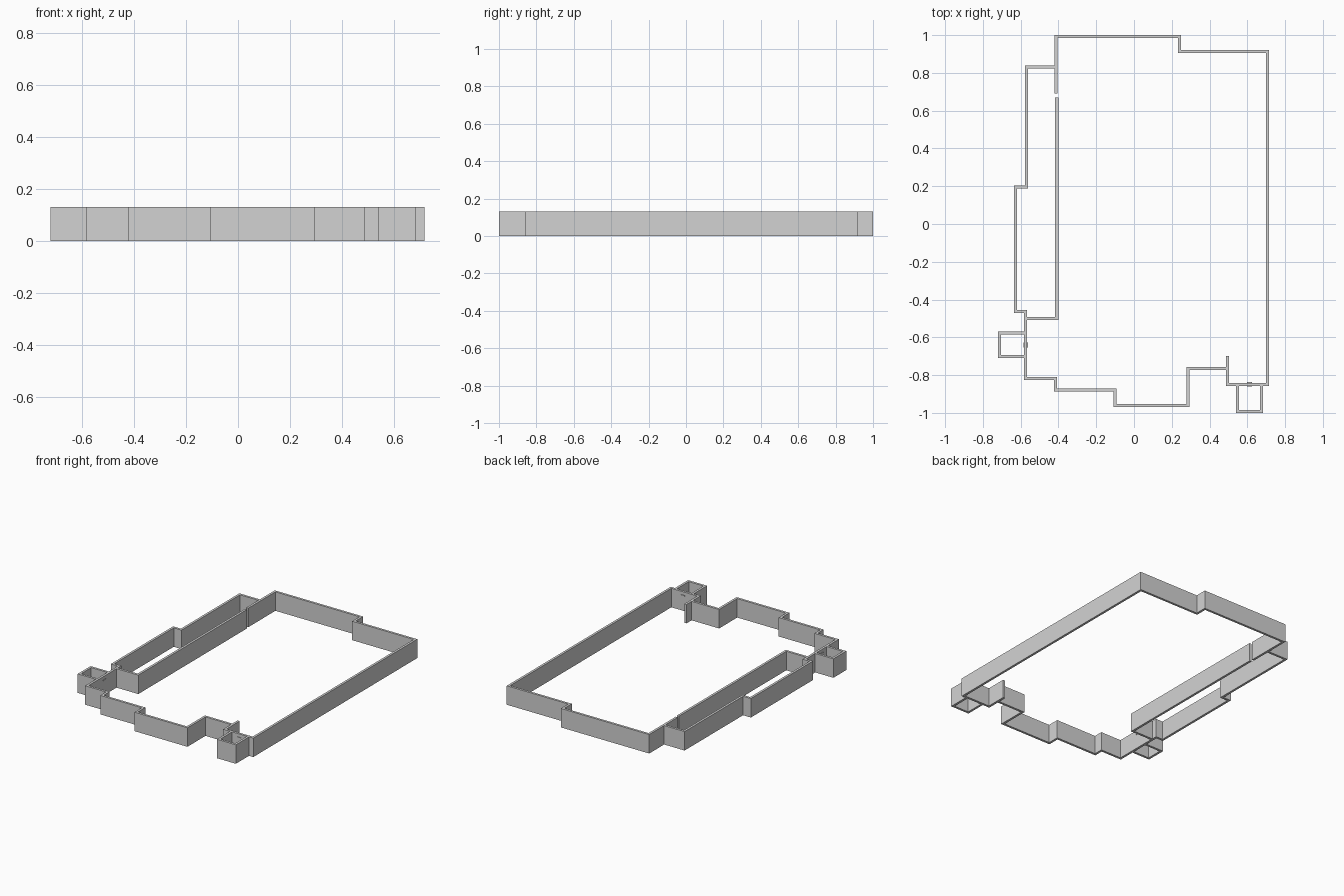
import bpy, bmesh
from mathutils import Vector

if "Cube" in bpy.data.objects:
    bpy.data.objects.remove(bpy.data.objects["Cube"])

HEIGHT = 0.13
HALF = 0.008   # half of the wall thickness

grey = bpy.data.materials.new("wall grey")
grey.use_nodes = True
colour = (0.65, 0.65, 0.65, 1)
grey.diffuse_color = colour
grey.node_tree.nodes["Principled BSDF"].inputs["Base Color"].default_value = colour


def finish(bm, name):
    bmesh.ops.recalc_face_normals(bm, faces=bm.faces)
    mesh = bpy.data.meshes.new(name)
    bm.to_mesh(mesh)
    bm.free()
    mesh.materials.append(grey)
    obj = bpy.data.objects.new(name, mesh)
    bpy.context.collection.objects.link(obj)
    return obj


def wall(name, start, moves):
    """Mitred wall that follows right-angled moves: ('x' or 'y', new coordinate)."""
    pts = [Vector(start)]
    for axis, value in moves:
        p = pts[-1].copy()
        setattr(p, axis, value)
        pts.append(p)
    normals = []
    for a, b in zip(pts, pts[1:]):
        d = (b - a).normalized()
        normals.append(Vector((-d.y, d.x)))
    bm = bmesh.new()
    rings = []
    for i, p in enumerate(pts):
        if 0 < i < len(pts) - 1:
            n = normals[i - 1] + normals[i]
        else:
            n = normals[min(i, len(normals) - 1)]
        l, r = p + n * HALF, p - n * HALF
        rings.append([bm.verts.new((q.x, q.y, z))
                      for q, z in ((l, 0), (r, 0), (r, HEIGHT), (l, HEIGHT))])
    for a, b in zip(rings, rings[1:]):
        for k in range(4):
            m = (k + 1) % 4
            bm.faces.new((a[k], a[m], b[m], b[k]))
    bm.faces.new(rings[0])
    bm.faces.new(rings[-1])
    return finish(bm, name)


def block(name, centre, size):
    bm = bmesh.new()
    bmesh.ops.create_cube(bm, size=1)
    bmesh.ops.scale(bm, vec=size, verts=bm.verts)
    bmesh.ops.translate(bm, vec=centre, verts=bm.verts)
    return finish(bm, name)


# Back and left side, ending in the short spur beside the front porch
wall("back_and_left_wall", (-0.413, 0.69),
     [("y", 0.992), ("x", 0.241), ("y", 0.912), ("x", 0.708),
      ("y", -0.849), ("x", 0.495), ("y", -0.70)])

# Stepped front and right side, closing on the back wall
wall("front_and_right_wall", (0.495, -0.764),
     [("x", 0.286), ("y", -0.96), ("x", -0.10), ("y", -0.88), ("x", -0.415),
      ("y", -0.817), ("x", -0.574), ("y", -0.463), ("x", -0.627),
      ("y", 0.196), ("x", -0.568), ("y", 0.83), ("x", -0.413)])

# Long partition inside the right side
wall("inner_partition", (-0.409, 0.67), [("y", -0.50), ("x", -0.574)])

# Small box porches
wall("right_porch", (-0.574, -0.577), [("x", -0.712), ("y", -0.701), ("x", -0.574)])
wall("front_porch", (0.548, -0.849), [("y", -0.992), ("x", 0.676), ("y", -0.849)])

# Small fittings set through the walls behind the porches
block("right_porch_fitting", (-0.574, -0.64, 0.104), (0.024, 0.026, 0.008))
block("front_porch_fitting", (0.611, -0.849, 0.104), (0.026, 0.024, 0.008))
